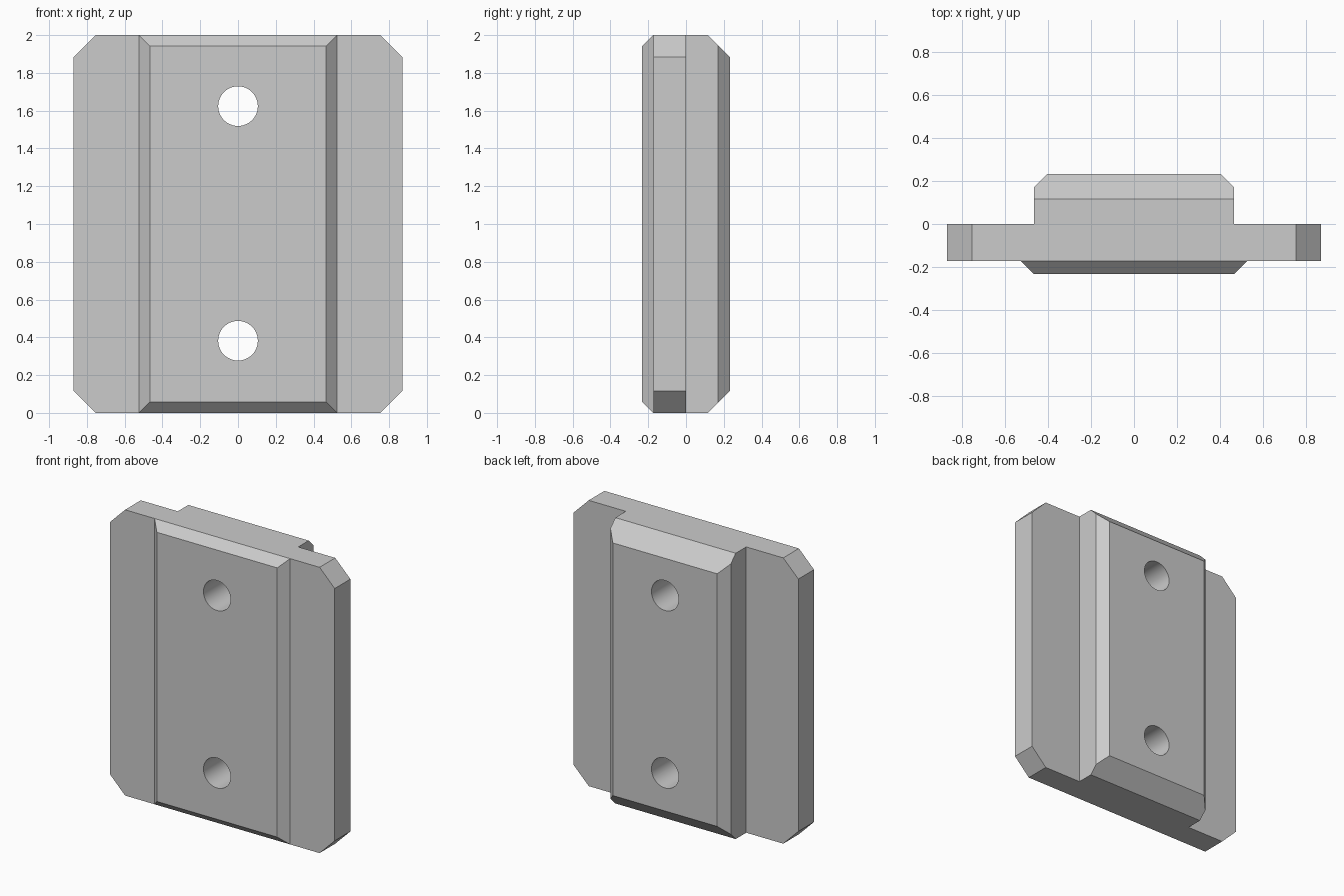
import bpy
import bmesh
import math
from mathutils import Matrix

cube = bpy.data.objects.get("Cube")
if cube:
    bpy.data.objects.remove(cube, do_unlink=True)

grey = bpy.data.materials.new("light_grey")
grey.use_nodes = True
grey.diffuse_color = (0.6, 0.6, 0.6, 1)
grey.node_tree.nodes["Principled BSDF"].inputs["Base Color"].default_value = (0.6, 0.6, 0.6, 1)


def rectangle(x, z):
    return [(-x, -z), (x, -z), (x, z), (-x, z)]


def clipped_rectangle(x, z, c):
    half = [(x - c, -z), (x, c - z), (x, z - c), (x - c, z)]
    return half + [(-px, -pz) for px, pz in half]


def loft(name, sections):
    """Skin outlines, given as (depth, outline), into a closed solid centred at z = 1."""
    bm = bmesh.new()
    rings = [[bm.verts.new((x, y, z + 1)) for x, z in outline] for y, outline in sections]
    bm.faces.new(rings[0])
    bm.faces.new(rings[-1])
    for a, b in zip(rings, rings[1:]):
        for i in range(len(a)):
            j = (i + 1) % len(a)
            bm.faces.new((a[i], a[j], b[j], b[i]))
    # merge coplanar neighbours
    bmesh.ops.dissolve_limit(bm, angle_limit=0.01, verts=bm.verts, edges=bm.edges)
    bmesh.ops.recalc_face_normals(bm, faces=bm.faces)
    return finish(name, bm)


def finish(name, bm):
    mesh = bpy.data.meshes.new(name)
    bm.to_mesh(mesh)
    bm.free()
    mesh.materials.append(grey)
    obj = bpy.data.objects.new(name, mesh)
    bpy.context.collection.objects.link(obj)
    return obj


def boolean(obj, other, operation):
    mod = obj.modifiers.new(operation.lower(), "BOOLEAN")
    mod.operation = operation
    mod.solver = "EXACT"
    mod.object = other
    bpy.context.view_layer.objects.active = obj
    bpy.ops.object.modifier_apply(modifier=mod.name)


# Wide plate with clipped corners
outline = clipped_rectangle(0.87, 1, 0.117)
plate = loft("plate", [(-0.173, outline), (0, outline)])

# Rear block, bevelled more at its ends than its sides
block = loft("rear_block", [
    (-0.1, rectangle(0.466, 1)),
    (0.116, rectangle(0.466, 1)),
    (0.17, rectangle(0.466, 0.946)),
    (0.232, rectangle(0.404, 0.884)),
])
boolean(plate, block, "UNION")
bpy.data.objects.remove(block, do_unlink=True)

# Bevelled front pad
pad = loft("front_pad", [
    (-0.232, rectangle(0.466, 0.942)),
    (-0.173, rectangle(0.525, 1)),
])

# Two bolt holes through everything
bm = bmesh.new()
for z in (0.382, 1.624):
    place = Matrix.Translation((0, 0, z)) @ Matrix.Rotation(math.pi / 2, 4, "X")
    bmesh.ops.create_cone(bm, cap_ends=True, segments=48, radius1=0.105,
                          radius2=0.105, depth=1, matrix=place)
cutter = finish("hole_cutter", bm)
for part in (plate, pad):
    boolean(part, cutter, "DIFFERENCE")
bpy.data.objects.remove(cutter, do_unlink=True)

# Smooth hole walls, sharp bevels
for part in (plate, pad):
    bpy.ops.object.select_all(action="DESELECT")
    part.select_set(True)
    bpy.context.view_layer.objects.active = part
    bpy.ops.object.shade_smooth_by_angle(angle=math.radians(25))
